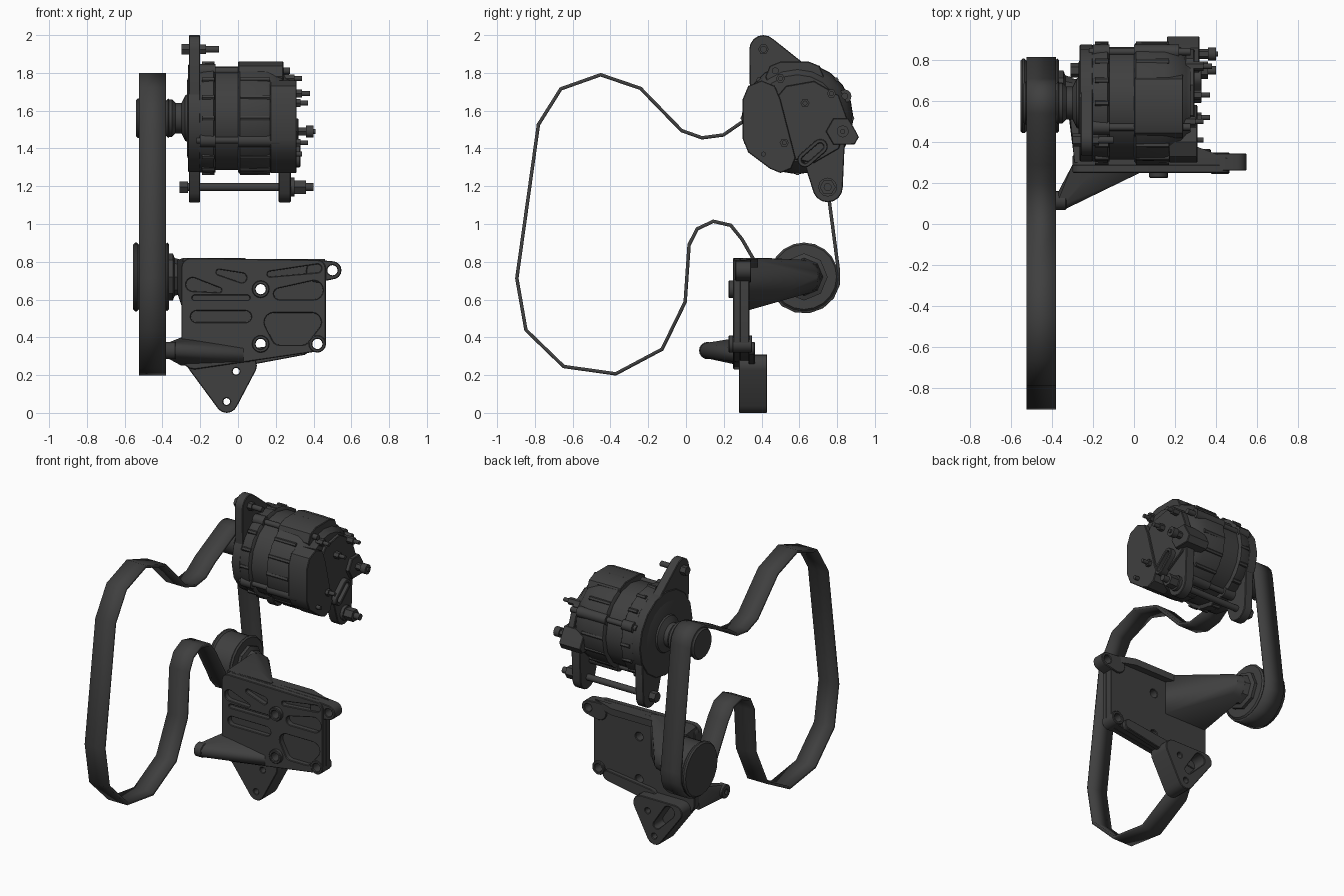
import bpy, bmesh
from math import sin, cos, radians
from mathutils.geometry import convex_hull_2d

cube = bpy.data.objects.get("Cube")
if cube:
    bpy.data.objects.remove(cube)

dark_grey = bpy.data.materials.new("dark grey")
dark_grey.use_nodes = True
dark_grey.diffuse_color = (.05, .05, .05, 1)
shader = dark_grey.node_tree.nodes["Principled BSDF"]
shader.inputs["Base Color"].default_value = dark_grey.diffuse_color
shader.inputs["Roughness"].default_value = .7
parts = []


def add(name, mesh):
    part = bpy.data.objects.new(name, mesh)
    bpy.context.collection.objects.link(part)
    mesh.materials.clear()
    mesh.materials.append(dark_grey)
    parts.append(part)
    return part


def add_bmesh(name, bm):
    bmesh.ops.recalc_face_normals(bm, faces=bm.faces)
    mesh = bpy.data.meshes.new(name)
    bm.to_mesh(mesh)
    bm.free()
    return add(name, mesh)


# Point sets: arcs, discs, and the taut outline around several discs
def arc(centre, radius, start, end, steps):
    angles = [radians(start + (end - start) * i / steps) for i in range(steps + 1)]
    return [(centre[0] + radius * cos(a), centre[1] + radius * sin(a)) for a in angles]


def disc(centre, radius, sides=16):
    return arc(centre, radius, 0, 360, sides)[:-1]


def wrap(*discs):
    points = [p for d in discs for p in d]
    return [points[i] for i in convex_hull_2d(points)]


def slot(start, start_radius, end, end_radius):
    return wrap(disc(start, start_radius), disc(end, end_radius))


def upright(x, points):
    return [(x, y, z) for y, z in points]


def corners(xs, ys, zs):
    return [(x, y, z) for x in xs for y in ys for z in zs]


# Outline with openings, extruded between lo and hi along X or Y
def plate(name, axis, lo, hi, outline, holes=(), bevel=.004):
    curve = bpy.data.curves.new(name, 'CURVE')
    curve.dimensions = '2D'
    curve.fill_mode = 'BOTH'
    for points in [outline, *holes]:
        spline = curve.splines.new('POLY')
        spline.points.add(len(points) - 1)
        for point, (u, v) in zip(spline.points, points):
            point.co = (u, v, 0, 1)
        spline.use_cyclic_u = True
    curve.extrude = (hi - lo) / 2 - bevel
    curve.bevel_depth = bevel
    curve.bevel_resolution = 0
    curve.offset = -bevel
    draft = bpy.data.objects.new(name, curve)
    bpy.context.collection.objects.link(draft)
    graph = bpy.context.evaluated_depsgraph_get()
    mesh = bpy.data.meshes.new_from_object(draft.evaluated_get(graph))
    bpy.data.objects.remove(draft)
    middle = (lo + hi) / 2
    for vert in mesh.vertices:
        u, v, depth = vert.co
        vert.co = (middle + depth, u, v) if axis == 'X' else (u, middle - depth, v)
    return add(name, mesh)


# Turned part along X, from (x, radius) pairs
def turned(name, centre, profile, sides=20):
    bm = bmesh.new()
    rows = [[bm.verts.new(p) for p in upright(x, disc(centre, r, sides))] for x, r in profile]
    for a, b in zip(rows, rows[1:]):
        for i in range(sides):
            bm.faces.new((a[i - 1], a[i], b[i], b[i - 1]))
    bm.faces.new(rows[0])
    bm.faces.new(rows[-1])
    return add_bmesh(name, bm)


def rod(name, centre, start, end, radius, sides=12):
    return turned(name, centre, [(start, radius), (end, radius)], sides)


def pulley(name, centre, start, end, radius, rim=.01):
    groove = radius - rim
    turned(name, centre, [(start, groove), (start + rim, radius), (start + rim * 2, radius), (start + rim * 3, groove),
                          (end - rim * 2, groove), (end - rim, radius), (end, groove)])


def hull(name, points):
    bm = bmesh.new()
    for p in points:
        bm.verts.new(p)
    bmesh.ops.convex_hull(bm, input=bm.verts)
    loose = [v for v in bm.verts if not v.link_faces]
    bmesh.ops.delete(bm, geom=loose, context='VERTS')
    return add_bmesh(name, bm)


# Main axes, as (y, z)
alternator = (.59, 1.56)
tensioner = (.625, .72)
upper_ear = (.41, 1.925)
lower_ear = (.75, 1.195)
arm_boss = (.115, .33)

# Drive belt: arcs joined by straight runs
path = arc((-.45, 1.45), .34, 167, 52, 3)
path += arc((.11, 1.7), .245, 237, 318, 3)
path += arc(alternator, .11, 115, 5, 5)
path += arc(tensioner, .185, 10, -150, 7)
path += arc((.16, .87), .145, 20, 172, 4)
path += arc((-.45, .65), .45, -8, -188, 5)
bm = bmesh.new()
left, right = [[bm.verts.new(p) for p in upright(x, path)] for x in (-.525, -.38)]
for i in range(len(path)):
    bm.faces.new((left[i - 1], left[i], right[i], right[i - 1]))
belt = add_bmesh("drive_belt", bm)
thickness = belt.modifiers.new("thickness", 'SOLIDIFY')
thickness.thickness = .018
thickness.offset = 0
thickness.use_even_offset = True

# Pulleys and their hubs
pulley("alternator_pulley", alternator, -.54, -.36, .105)
turned("pulley_neck", alternator, [(-.37, .1), (-.35, .1), (-.33, .08), (-.3, .08), (-.28, .12), (-.24, .14)])
pulley("tensioner_pulley", tensioner, -.555, -.365, .182)
turned("tensioner_hub", tensioner, [(-.37, .125), (-.345, .125), (-.335, .1), (-.3, .09)], 8)

# Alternator casings and ears
lower_lug = wrap(disc((.72, 1.42), .12), disc(lower_ear, .08))
plate("drive_end_flange", 'X', -.265, -.2, disc(alternator, .285))
plate("upper_lug", 'X', -.26, -.2, wrap(disc(alternator, .25), disc(upper_ear, .075)))
plate("drive_end_lower_lug", 'X', -.26, -.2, lower_lug)
plate("rear_lower_lug", 'X', .215, .28, lower_lug)
turned("drive_end_casing", alternator, [(-.27, .2), (-.24, .27), (-.18, .29), (-.13, .295), (-.12, .28)])
rod("stator_ring", alternator, -.13, .01, .275, 16)
turned("rear_casing", alternator, [(0, .28), (.01, .297), (.15, .295), (.23, .27), (.255, .24), (.275, .23)])

# Through-bolts and cooling ribs around the casings
for centre in arc(alternator, .277, 25, 295, 3):
    rod("through_bolt", centre, -.22, .275, .018)
    rod("front_bolt_boss", centre, -.2, -.12, .035)
    rod("rear_bolt_boss", centre, 0, .22, .035)
for centre in disc(alternator, .288):
    rod("front_cooling_rib", centre, -.19, -.125, .014, 6)
    rod("rear_cooling_rib", centre, .01, .17, .014, 6)

# Rear covers and raised details
plate("rear_box", 'X', .17, .31, wrap(disc((.4, 1.66), .1, 8), disc((.4, 1.45), .1, 8), disc((.5, 1.35), .08, 8)))
plate("rear_cover", 'X', .25, .295, disc((.64, 1.54), .22, 9))
plate("top_housing", 'X', 0, .24, wrap(disc((.5, 1.78), .08, 8), disc((.65, 1.78), .08, 8)))
plate("terminal_block", 'X', .16, .32, wrap(disc((.82, 1.49), .08, 6), disc((.87, 1.46), .045, 6)))
socket_ends = (.63, 1.34), (.71, 1.41)
plate("oval_socket", 'X', .27, .33, wrap(*[disc(c, .04) for c in socket_ends]), [wrap(*[disc(c, .018) for c in socket_ends])])
for centre, tip in [((.83, 1.49), .41), ((.77, 1.69), .38), ((.63, 1.64), .37), ((.52, 1.43), .37),
                    ((.41, 1.37), .34), ((.5, 1.77), .34)]:
    rod("terminal_stud", centre, .24, tip, .013)
    rod("terminal_nut", centre, .24, tip - .04, .024, 6)
rod("main_terminal_cap", socket_ends and (.83, 1.49), .36, .4, .032)

# Mounting bolts through the ears
rod("long_mount_bolt", lower_ear, -.3, .4, .021)
rod("mount_bolt_head", lower_ear, -.31, -.265, .035, 6)
rod("mount_washer", lower_ear, .28, .3, .05)
rod("mount_nut", lower_ear, .3, .36, .042, 6)
rod("upper_bolt", upper_ear, -.28, -.1, .018)
rod("upper_bolt_head", upper_ear, -.3, -.26, .032, 6)
rod("upper_nut", upper_ear, -.2, -.17, .028, 6)

# Bracket plate with bolt holes and a pocketed front layer
inner_bolts = [(.12, .655), (.12, .365)]
corner_bolt, ear_bolt = (.42, .365), (.5, .755)
bolt_holes = [disc(c, .027) for c in [*inner_bolts, corner_bolt]]
outline = wrap(disc((-.25, .77), .05), disc((.42, .765), .045), disc((.42, .37), .045), disc((-.23, .3), .07))
pockets = [
    slot((-.24, .68), .035, (-.1, .65), .012),
    slot((-.1, .745), .014, (.02, .715), .025),
    slot((.17, .735), .014, (.42, .765), .022),
    slot((.22, .63), .03, (.4, .65), .05),
    slot((-.23, .61), .012, (.05, .61), .012),
    slot((-.22, .51), .03, (.04, .51), .03),
    wrap(disc((.19, .48), .05), disc((.39, .48), .05), disc((.34, .4), .04), disc((.22, .4), .04))]
plate("bracket_web", 'Y', .285, .335, outline, bolt_holes)
plate("bracket_front_ribs", 'Y', .25, .29, outline, bolt_holes + pockets)
plate("bracket_ear", 'Y', .26, .345, slot(ear_bolt, .048, (.42, .75), .06), [disc(ear_bolt, .027)])
for centre in inner_bolts:
    plate("inner_bolt_boss", 'Y', .225, .3, disc(centre, .046), [disc(centre, .027)])
plate("corner_bolt_boss", 'Y', .245, .35, disc(corner_bolt, .046), [disc(corner_bolt, .027)])
plate("rear_edge_flange", 'Y', .33, .365, slot((.34, .34), .035, (.02, .29), .045))

# Lower foot: face with holes and deep rear walls
foot_bolts = [(-.01, .22), (-.06, .06)]
foot = wrap(disc((-.06, .06), .06), disc((-.22, .26), .05), disc((.04, .25), .06))
foot_holes = [disc(c, .018) for c in foot_bolts]
plate("foot_face", 'Y', .28, .33, foot, foot_holes)
plate("foot_walls", 'Y', .32, .43, foot, foot_holes + [slot((-.17, .25), .04, (-.08, .14), .025)])

# Arm tapering from the plate to the tensioner, and the ridge beside it
hull("tensioner_arm", corners((-.29, .04), (.3, .32), (.54, .82)) + corners((-.28, -.15), [.43], [.82])
     + upright(-.32, disc(tensioner, .09)) + upright(-.25, disc(tensioner, .075)))
hull("top_rear_ridge", corners((-.28, .46), [.32], (.77, .815)) + corners((-.2, .3), [.38], (.77, .815)))

# Forward arm with its side boss
hull("forward_arm", upright(-.37, disc(arm_boss, .042)) + upright(-.335, disc(arm_boss, .042))
     + corners([-.3], [.29], (.25, .4)) + corners([-.22], [.235], (.28, .38)) + corners([.06], (.265, .3), (.27, .34)))
plate("forward_arm_boss", 'X', -.385, -.33, disc(arm_boss, .046), [disc(arm_boss, .015)])

# Smooth shading that keeps hard edges
bpy.ops.object.select_all(action='DESELECT')
for part in parts:
    part.select_set(True)
bpy.context.view_layer.objects.active = belt
bpy.ops.object.shade_smooth_by_angle(angle=radians(35))
